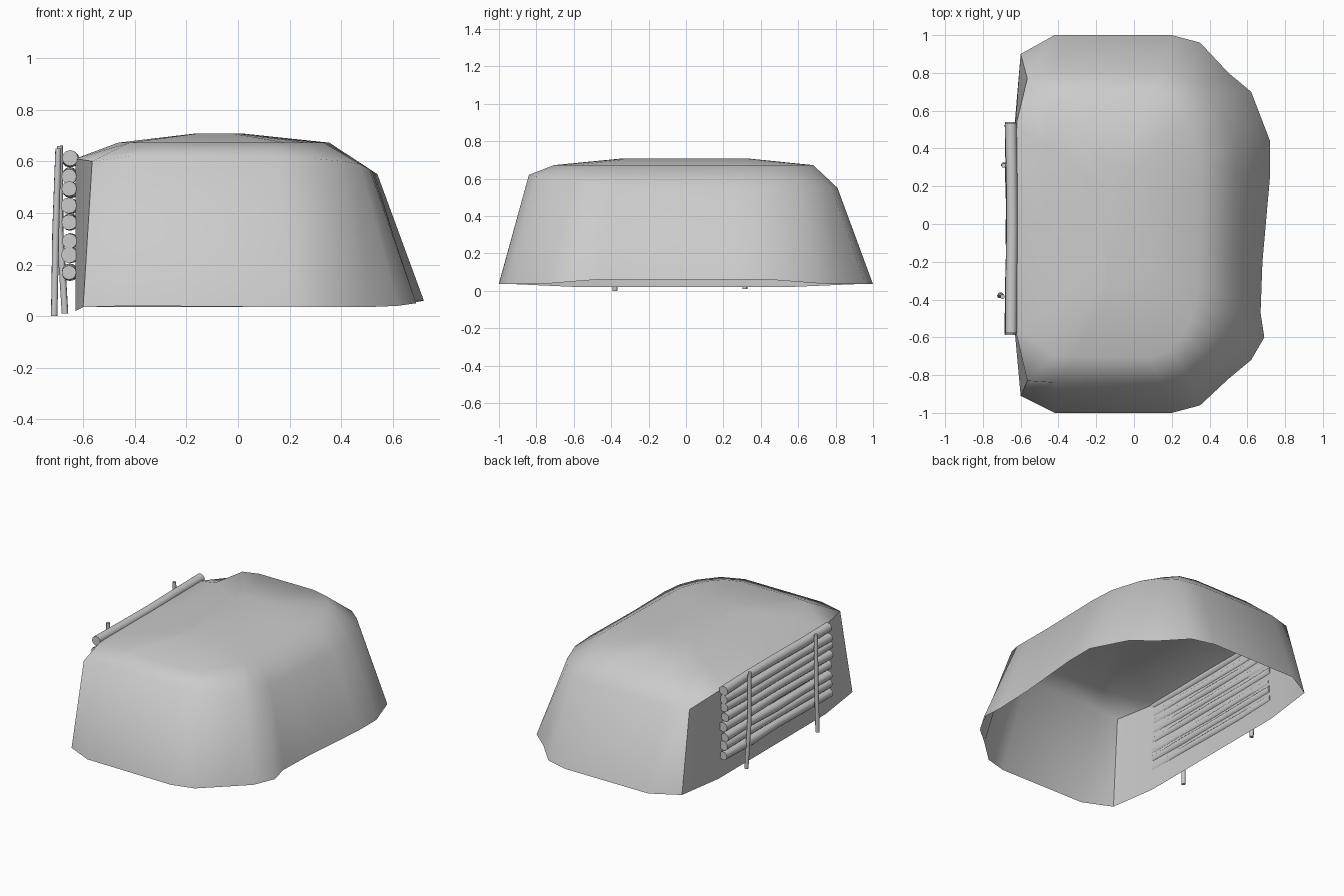
import bpy
import bmesh
import math
import random
from mathutils import Vector

random.seed(4)
cube = bpy.data.objects.get("Cube")
if cube:
    bpy.data.objects.remove(cube, do_unlink=True)

grey = bpy.data.materials.new("plain_grey")
grey.use_nodes = True
colour = (0.6, 0.6, 0.6, 1)
grey.diffuse_color = colour
grey.node_tree.nodes["Principled BSDF"].inputs["Base Color"].default_value = colour


def finish(name, bm):
    mesh = bpy.data.meshes.new(name)
    bm.to_mesh(mesh)
    bm.free()
    mesh.materials.append(grey)
    obj = bpy.data.objects.new(name, mesh)
    bpy.context.collection.objects.link(obj)
    return obj


def bridge(bm, lower, upper):
    """Join two rings of vertices with smooth quads."""
    count = len(lower)
    for i in range(count):
        j = (i + 1) % count
        face = bm.faces.new((lower[i], lower[j], upper[j], upper[i]))
        face.smooth = True


def tube(name, points, radii, sides=12):
    """Round pole swept through a few points, with flat ends."""
    bm = bmesh.new()
    points = [Vector(p) for p in points]
    turn = (points[-1] - points[0]).to_track_quat('Z', 'Y')
    rings = []
    for point, radius in zip(points, radii):
        ring = []
        for k in range(sides):
            a = math.tau * k / sides
            offset = Vector((math.cos(a), math.sin(a), 0)) * radius
            ring.append(bm.verts.new(point + turn @ offset))
        rings.append(ring)
    for lower, upper in zip(rings, rings[1:]):
        bridge(bm, lower, upper)
    bm.faces.new(rings[0][::-1])
    bm.faces.new(rings[-1])
    for edge in bm.edges:
        if any(not f.smooth for f in edge.link_faces):
            edge.smooth = False
    return finish(name, bm)


# Draped cover: hem point, then shoulder point, for each column around it
columns = [
    ((-.6, -.91, .035), (-.565, -.83, .6)),
    ((-.42, -1, .04), (-.42, -.84, .62)),
    ((.2, -1, .035), (.15, -.84, .62)),
    ((.35, -.96, .035), (.3, -.8, .61)),
    ((.5, -.82, .035), (.41, -.7, .6)),
    ((.62, -.72, .04), (.47, -.6, .59)),
    ((.69, -.6, .05), (.51, -.5, .57)),
    ((.67, -.47, .06), (.52, -.4, .56)),
    ((.68, -.2, .06), (.53, -.2, .55)),
    ((.72, .25, .06), (.54, .25, .55)),
    ((.72, .44, .06), (.53, .42, .55)),
    ((.62, .7, .04), (.46, .6, .56)),
    ((.5, .8, .035), (.4, .69, .56)),
    ((.35, .96, .035), (.3, .78, .55)),
    ((.2, 1, .035), (.15, .81, .55)),
    ((-.42, 1, .035), (-.42, .81, .55)),
    ((-.6, .9, .035), (-.565, .77, .55)),
    ((-.63, .55, .02), (-.63, .5, .61)),
    ((-.63, 0, .02), (-.63, 0, .61)),
    ((-.63, -.58, .02), (-.63, -.55, .61)),
]
bm = bmesh.new()
hem = [bm.verts.new(low) for low, high in columns]
shoulder = [bm.verts.new(high) for low, high in columns]
bridge(bm, hem, shoulder)
previous = shoulder
for sx, sy, height in ((.7, .84, .672), (.15, .4, .708)):
    ring = [bm.verts.new(((x + .08) * sx - .08, y * sy, height))
            for low, (x, y, z) in columns]
    bridge(bm, previous, ring)
    previous = ring
bm.faces.new(previous).smooth = True
# Folded corners beside the log wall
for i in (0, 16):
    bm.edges.get((hem[i], shoulder[i])).smooth = False
wall = [shoulder[i] for i in (16, 17, 18, 19, 0)]
for a, b in zip(wall, wall[1:]):
    bm.edges.get((a, b)).smooth = False
finish("draped_cover", bm)

# Stacked logs, each gently bent
for n, height in enumerate((.17, .235, .29, .365, .425, .49, .545, .61)):
    points, radii = [], []
    for k in range(5):
        t = k / 4
        bend = .006 * math.sin(math.pi * t)
        points.append((-.653 + bend + random.uniform(-.003, .003),
                       -.58 + 1.11 * t + random.uniform(-.01, .01),
                       height + random.uniform(-.004, .004)))
        radii.append(.029 + random.uniform(-.002, .003))
    tube(f"log_{n + 1}", points, radii)

# Upright stakes holding the logs
tube("front_stake", [(-.712, -.38, 0), (-.706, -.375, .33), (-.696, -.385, .65)],
     [.013, .014, .012], 8)
tube("back_stake", [(-.67, .315, .01), (-.69, .312, .33), (-.69, .31, .66)],
     [.013, .014, .012], 8)
